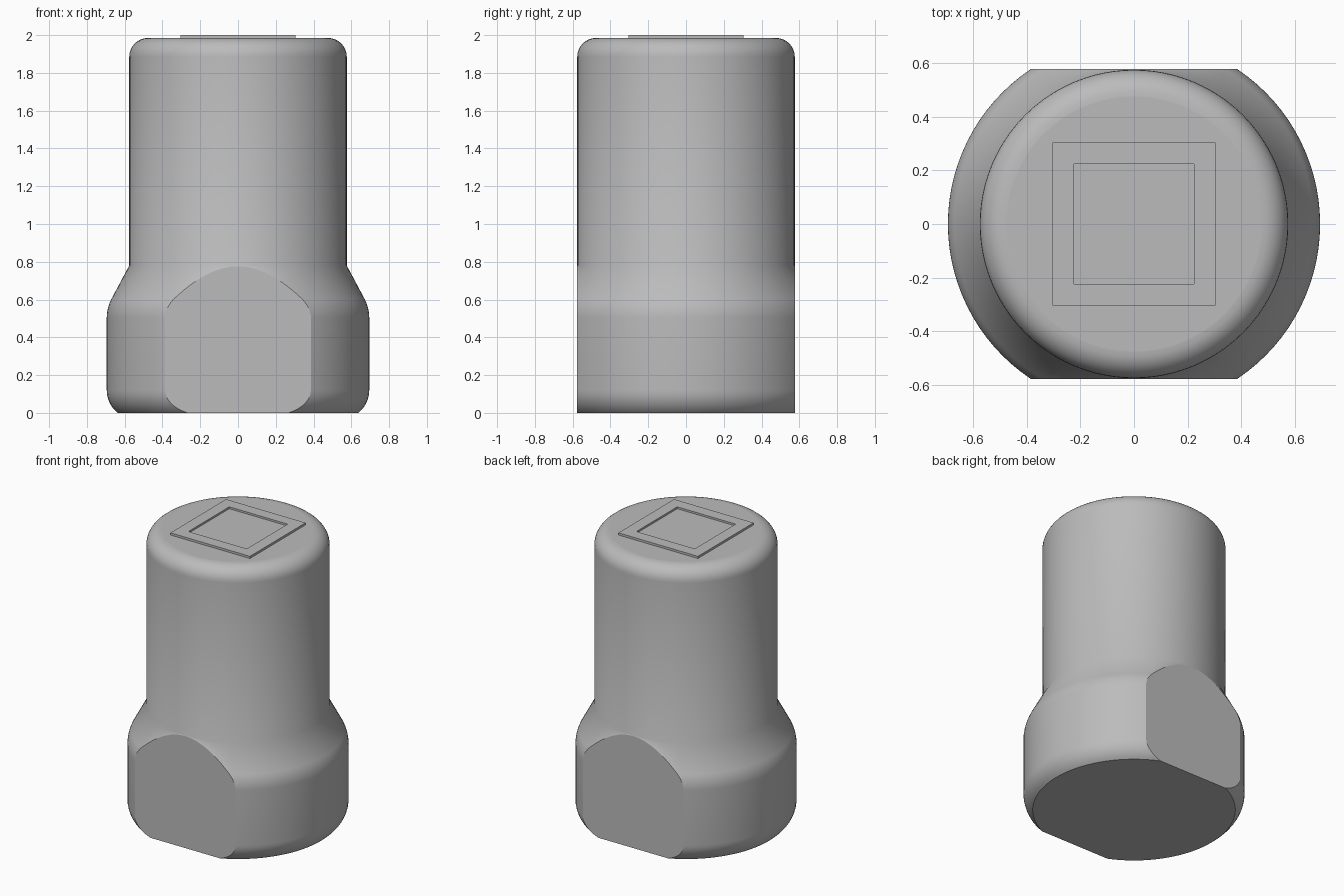
import bpy, bmesh
from math import sin, cos, pi, radians
from mathutils import Matrix, Vector

cube = bpy.data.objects.get("Cube")
if cube:
    bpy.data.objects.remove(cube)

steel = bpy.data.materials.new("steel_grey")
steel.use_nodes = True
GREY = (0.5, 0.5, 0.5, 1)
steel.diffuse_color = GREY
steel.node_tree.nodes["Principled BSDF"].inputs["Base Color"].default_value = GREY

BODY_R, BASE_R, FLAT_Y, TOP_Z = 0.576, 0.695, 0.578, 1.985
SIDES = 96


def arc(cx, cz, r, start, end, steps=8):
    """Points (radius, height) along an arc, angles in degrees."""
    angles = [radians(start + (end - start) * i / steps) for i in range(steps + 1)]
    return [(cx + r * cos(a), cz + r * sin(a)) for a in angles]


def make_object(name, bm):
    bmesh.ops.recalc_face_normals(bm, faces=bm.faces)
    mesh = bpy.data.meshes.new(name)
    bm.to_mesh(mesh)
    bm.free()
    mesh.materials.append(steel)
    obj = bpy.data.objects.new(name, mesh)
    bpy.context.collection.objects.link(obj)
    return obj


# Socket body: turned profile with rounded foot, tapered shoulder and rounded crown
profile = arc(BASE_R - 0.153, 0.12, 0.153, -51.7, 0)
profile += arc(BASE_R - 0.22, 0.502, 0.22, 0, 27.3)
profile += [(BODY_R, 0.78)]
profile += arc(BODY_R - 0.1, TOP_Z - 0.1, 0.1, 0, 90)

bm = bmesh.new()
rings = [[bm.verts.new((r * cos(2 * pi * i / SIDES), r * sin(2 * pi * i / SIDES), z))
          for i in range(SIDES)] for r, z in profile]
for low, high in zip(rings, rings[1:]):
    for i in range(SIDES):
        j = (i + 1) % SIDES
        bm.faces.new((low[i], low[j], high[j], high[i]))
bm.faces.new(rings[0])
bm.faces.new(rings[-1])

# Wrench flats: slice the base front and back, then cap the openings
for side in (-1, 1):
    cut = bmesh.ops.bisect_plane(
        bm, geom=bm.verts[:] + bm.edges[:] + bm.faces[:], dist=1e-5,
        plane_co=(0, side * FLAT_Y, 0), plane_no=(0, side, 0), clear_outer=True)
    rim = [e for e in cut["geom_cut"] if isinstance(e, bmesh.types.BMEdge)]
    bmesh.ops.holes_fill(bm, edges=rim, sides=0)
body = make_object("socket_body", bm)

bpy.ops.object.select_all(action="DESELECT")
body.select_set(True)
bpy.context.view_layer.objects.active = body
bpy.ops.object.shade_smooth_by_angle(angle=radians(30))
for face in body.data.polygons:
    if len(face.vertices) > 8:
        face.use_smooth = False

# Drive plate: thin square with a shallow square recess
HALF, RECESS, THICK = 0.305, 0.19, 0.015
bm = bmesh.new()
bmesh.ops.create_cube(bm, size=1, matrix=Matrix.Translation((0, 0, TOP_Z + THICK / 2))
                      @ Matrix.Diagonal((2 * HALF, 2 * HALF, THICK, 1)))
top = max(bm.faces, key=lambda f: f.calc_center_median().z)
bmesh.ops.inset_region(bm, faces=[top], thickness=HALF - RECESS)
floor = bmesh.ops.extrude_discrete_faces(bm, faces=[top])["faces"][0]
bmesh.ops.translate(bm, verts=floor.verts, vec=Vector((0, 0, 0.002 - THICK)))
make_object("drive_plate", bm)
